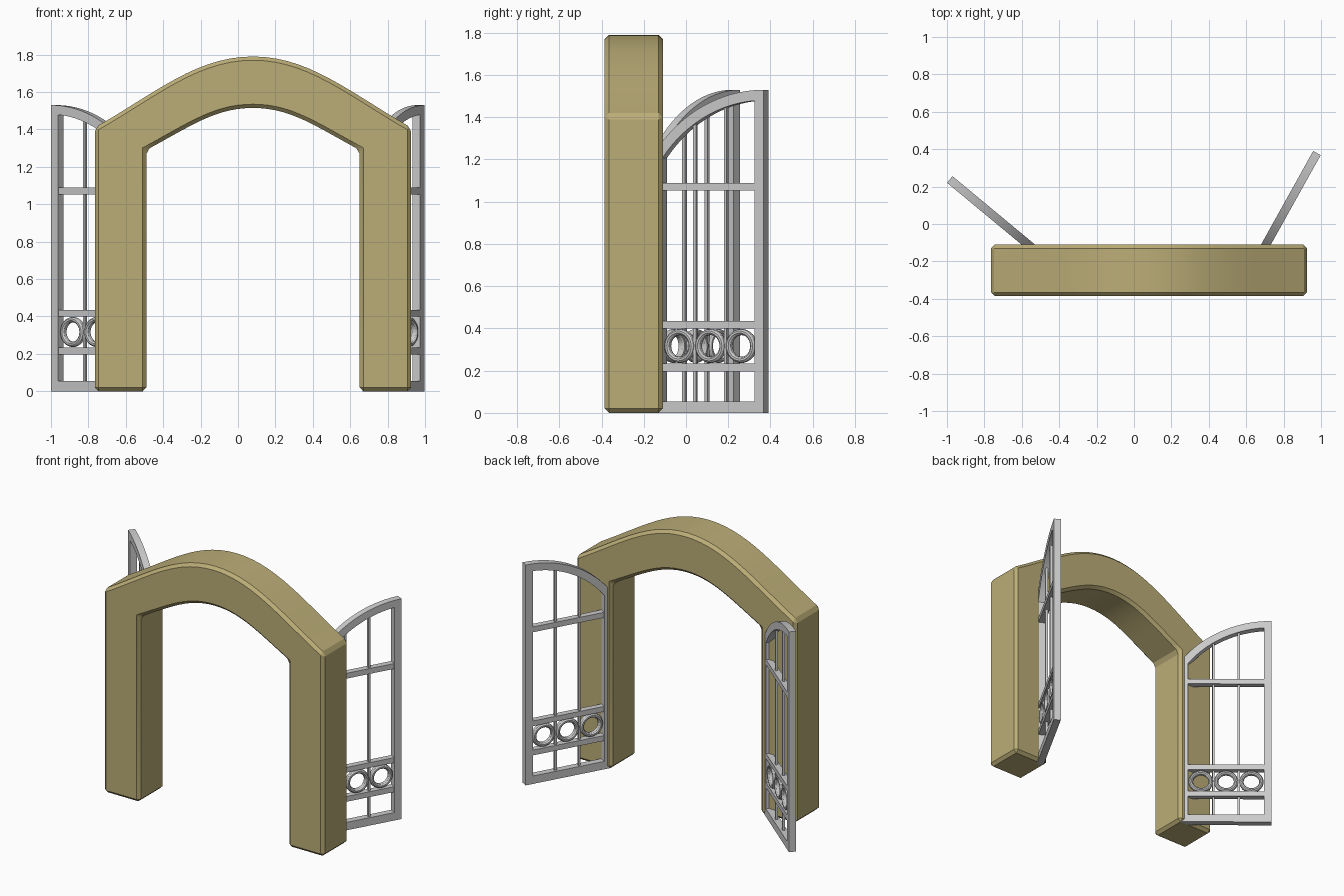
import bpy, bmesh, math
from mathutils import Matrix, Vector

if "Cube" in bpy.data.objects:
    bpy.data.objects.remove(bpy.data.objects["Cube"])

def material(name, rgb):
    m = bpy.data.materials.new(name)
    m.diffuse_color = (*rgb, 1)
    m.use_nodes = True
    m.node_tree.nodes["Principled BSDF"].inputs["Base Color"].default_value = m.diffuse_color
    return m

STONE = material("sandstone", (0.50, 0.42, 0.185))
METAL = material("grey metal", (0.60, 0.60, 0.60))

def finish(name, bm, mat, matrix=None, angle=30):
    bmesh.ops.recalc_face_normals(bm, faces=bm.faces)
    me = bpy.data.meshes.new(name)
    bm.to_mesh(me)
    bm.free()
    ob = bpy.data.objects.new(name, me)
    bpy.context.collection.objects.link(ob)
    me.materials.append(mat)
    if matrix:
        ob.matrix_world = matrix
    bpy.context.view_layer.objects.active = ob
    ob.select_set(True)
    bpy.ops.object.shade_smooth_by_angle(angle=math.radians(angle))
    ob.select_set(False)
    return ob

def extrude_profile(bm, pts, y0, y1):
    f = bm.faces.new([bm.verts.new((x, y0, z)) for x, z in pts])
    r = bmesh.ops.extrude_face_region(bm, geom=[f])
    vs = [v for v in r["geom"] if isinstance(v, bmesh.types.BMVert)]
    bmesh.ops.translate(bm, verts=vs, vec=(0, y1 - y0, 0))

def bezier(a, b, c, d, n=14):
    out = []
    for i in range(n + 1):
        t = i / n
        u = 1 - t
        out.append(tuple(u**3*p + 3*u*u*t*q + 3*u*t*t*r + t**3*s for p, q, r, s in zip(a, b, c, d)))
    return out

# Stone archway: half profile mirrored about the arch centre
CX = 0.08
outer = bezier((-0.845, 1.41), (-0.515, 1.60), (-0.30, 1.79), (0, 1.79))
inner = bezier((-0.57, 1.29), (-0.33, 1.42), (-0.20, 1.515), (0, 1.515))
flip = lambda pts: [(-x, z) for x, z in reversed(pts)]
out_line = [(-0.845, 0)] + outer + flip(outer)[1:] + [(0.845, 0)]
in_line = [(-0.57, 0)] + inner + flip(inner)[1:] + [(0.57, 0)]
bm = bmesh.new()
extrude_profile(bm, [(x + CX, z) for x, z in out_line + in_line[::-1]], -0.385, -0.11)
bmesh.ops.recalc_face_normals(bm, faces=bm.faces)
sharp = [e for e in bm.edges if e.calc_face_angle() > math.radians(25)]
bmesh.ops.bevel(bm, geom=sharp, offset=0.02, segments=1, affect='EDGES', clamp_overlap=True)
finish("stone_archway", bm, STONE, angle=25)

# Gate leaf, local x runs from the free edge (0) to the hinge (W)
W, T, STILE, R, TOP = 0.60, 0.046, 0.05, 0.74, 1.53
CELL = (W - 2 * STILE) / 3

def top_z(s, r=R):
    return TOP - R + math.sqrt(r * r - s * s)

def box(bm, x0, x1, z0, z1, t):
    m = Matrix.Translation(((x0 + x1) / 2, 0, (z0 + z1) / 2)) @ Matrix.Diagonal((x1 - x0, t, z1 - z0, 1))
    bmesh.ops.create_cube(bm, size=1, matrix=m)

def torus(bm, cx, cz, major, minor, n=32, k=10):
    rows = []
    for i in range(n):
        a = 2 * math.pi * i / n
        rows.append([bm.verts.new((cx + (major + minor * math.cos(b)) * math.cos(a), minor * 1.3 * math.sin(b),
                                   cz + (major + minor * math.cos(b)) * math.sin(a)))
                     for b in (2 * math.pi * j / k for j in range(k))])
    for i in range(n):
        for j in range(k):
            p, q = rows[i], rows[(i + 1) % n]
            bm.faces.new((p[j], q[j], q[(j + 1) % k], p[(j + 1) % k]))

def gate(side, hinge, free):
    hinge, free = Vector(hinge), Vector(free)
    d = (hinge - free).normalized()
    mat = Matrix.Translation((free.x, free.y, 0)) @ Matrix.Rotation(math.atan2(d.y, d.x), 4, 'Z')

    # Outer frame: opening cut as a curved-top ring, both outlines matched point by point
    n = 20
    o = [(0, 0)] + [(W * i / n, top_z(W * i / n)) for i in range(n + 1)] + [(W, 0)]
    xs = [STILE + (W - 2 * STILE) * i / n for i in range(n + 1)]
    c = [(STILE, 0.055)] + [(x, top_z(x, R - 0.05)) for x in xs] + [(W - STILE, 0.055)]
    bm = bmesh.new()
    loops = [[bm.verts.new((x, y, z)) for x, z in pts] for y in (-T / 2, T / 2) for pts in (o, c)]
    for a, b in ((0, 1), (2, 3), (0, 2), (1, 3)):
        p, q = loops[a], loops[b]
        for i in range(len(p)):
            j = (i + 1) % len(p)
            bm.faces.new((p[i], p[j], q[j], q[i]))
    finish(side + "_gate_frame", bm, METAL, mat)

    # Cross rails
    bm = bmesh.new()
    for z0, z1 in ((0.197, 0.234), (0.400, 0.436), (1.052, 1.089)):
        box(bm, STILE - 0.005, W - STILE + 0.005, z0, z1, T - 0.004)
    finish(side + "_gate_rails", bm, METAL, mat)

    # Thin upright bars
    bm = bmesh.new()
    for i in (1, 2):
        x = STILE + CELL * i
        box(bm, x - 0.008, x + 0.008, 0.03, top_z(x) - 0.02, 0.016)
    finish(side + "_gate_bars", bm, METAL, mat)

    # Decorative rings
    bm = bmesh.new()
    for i in range(3):
        torus(bm, STILE + CELL * (i + 0.5), 0.317, 0.066, 0.015)
    finish(side + "_gate_rings", bm, METAL, mat)

gate("left", (-0.523, -0.145), (-0.985, 0.238))
gate("right", (0.686, -0.145), (0.978, 0.379))
